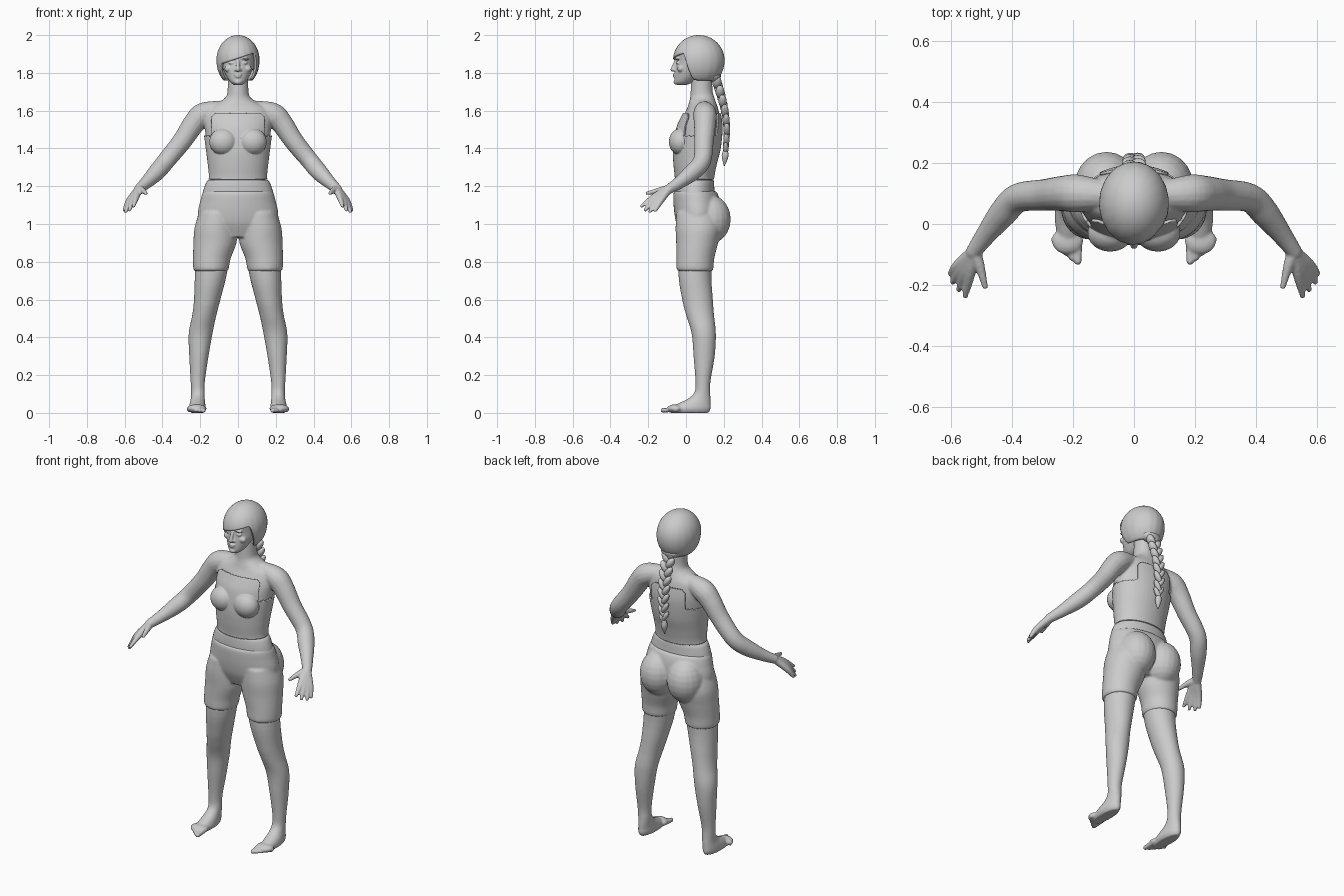
import bpy
import bmesh
from math import sin, cos, pi, radians
from mathutils import Vector, Matrix, Euler

default_cube = bpy.data.objects.get("Cube")
if default_cube:
    bpy.data.objects.remove(default_cube, do_unlink=True)

grey = bpy.data.materials.new("plain grey")
grey.use_nodes = True
grey.diffuse_color = (0.6, 0.6, 0.6, 1)
grey.node_tree.nodes["Principled BSDF"].inputs["Base Color"].default_value = grey.diffuse_color

SIDES = (1, -1)


def smooth_path(points, steps=5):
    """Catmull-Rom interpolation of tuples of any length."""
    points = [Vector(p) for p in points]
    padded = [points[0]] + points + [points[-1]]
    result = []
    for a, b, c, d in zip(padded, padded[1:], padded[2:], padded[3:]):
        for i in range(steps):
            t = i / steps
            result.append(b + (c - a) * t / 2 + (a * 2 - b * 5 + c * 4 - d) * t * t / 2
                          + (b * 3 - a - c * 3 + d) * t ** 3 / 2)
    return result + [points[-1]]


def skin_rings(bm, rings, capped=True):
    rows = [[bm.verts.new(p) for p in ring] for ring in rings]
    count = len(rows[0])
    for low, high in zip(rows, rows[1:]):
        for i in range(count):
            j = (i + 1) % count
            bm.faces.new((low[i], low[j], high[j], high[i]))
    if capped:
        bm.faces.new(rows[0][::-1])
        bm.faces.new(rows[-1])


def loft(bm, sections, side=1, segments=40):
    """Stacked ovals: height, centre x, front y, back y, half width."""
    rings = []
    for z, x, front, back, half in smooth_path(sections):
        ring = []
        for i in range(segments):
            a = 2 * pi * i / segments
            ring.append((side * x + half * cos(a), (front + back) / 2 + (back - front) / 2 * sin(a), z))
        rings.append(ring)
    skin_rings(bm, rings)


def ball(bm, centre, size, turn=(0, 0, 0)):
    matrix = (Matrix.Translation(centre) @ Euler([radians(t) for t in turn]).to_matrix().to_4x4()
              @ Matrix.Diagonal((*size, 1)))
    bmesh.ops.create_uvsphere(bm, u_segments=20, v_segments=12, radius=1, matrix=matrix)


def tube(bm, points, side=1, segments=16):
    """Round-ended limb through points of x, y, z, radius."""
    path = smooth_path([(side * x, y, z, r) for x, y, z, r in points])
    rings = []
    for i, p in enumerate(path):
        along = path[min(i + 1, len(path) - 1)].xyz - path[max(i - 1, 0)].xyz
        turn = along.to_track_quat('Z', 'Y')
        rings.append([p.xyz + turn @ Vector((cos(a), sin(a), 0)) * p[3]
                      for a in (2 * pi * k / segments for k in range(segments))])
    skin_rings(bm, rings)
    for end in (path[0], path[-1]):
        ball(bm, end.xyz, (end[3],) * 3)


def finish(bm, name, voxel=0, relax=3):
    bmesh.ops.recalc_face_normals(bm, faces=bm.faces)
    for face in bm.faces:
        face.smooth = True
    mesh = bpy.data.meshes.new(name)
    bm.to_mesh(mesh)
    bm.free()
    mesh.materials.append(grey)
    obj = bpy.data.objects.new(name, mesh)
    bpy.context.collection.objects.link(obj)
    if voxel:
        remesh = obj.modifiers.new("blend", 'REMESH')
        remesh.mode = 'VOXEL'
        remesh.voxel_size = voxel
        remesh.use_smooth_shade = True
        smooth = obj.modifiers.new("relax", 'SMOOTH')
        smooth.iterations = relax
    return obj


# Body: torso, neck, arms, hands, legs and feet blended together
bm = bmesh.new()
loft(bm, [(1.0, 0, -.03, .16, .16), (1.17, 0, -.05, .14, .165), (1.24, 0, -.05, .14, .146),
          (1.32, 0, -.058, .155, .152), (1.4, 0, -.06, .175, .162), (1.5, 0, -.045, .185, .175),
          (1.56, 0, -.02, .18, .18), (1.61, 0, .005, .17, .165), (1.64, 0, .015, .16, .11),
          (1.67, 0, .022, .15, .066), (1.71, 0, .025, .14, .055), (1.8, 0, .03, .14, .055)])
for s in SIDES:
    ball(bm, (s * .078, -.03, 1.435), (.066, .052, .062))
    tube(bm, [(.1, .095, 1.605, .048), (.185, .1, 1.58, .062), (.235, .1, 1.53, .058),
              (.295, .095, 1.44, .052), (.38, .085, 1.335, .048), (.43, .035, 1.275, .046),
              (.485, -.035, 1.22, .034), (.525, -.09, 1.185, .026)], s)
    fingers = [((.536, -.16, 1.15), (.553, -.235, 1.095)), ((.553, -.157, 1.137), (.574, -.215, 1.075)),
               ((.567, -.148, 1.127), (.594, -.19, 1.067)), ((.577, -.135, 1.122), (.602, -.162, 1.072)),
               ((.508, -.13, 1.18), (.488, -.205, 1.163))]
    for knuckle, tip in fingers:
        tube(bm, [(.525, -.09, 1.185, .022), (*knuckle, .018), (*tip, .01)], s, 10)
    loft(bm, [(0, .215, -.08, .12, .034), (.02, .215, -.085, .13, .044), (.045, .215, -.05, .13, .042),
              (.075, .213, .01, .13, .037), (.11, .212, .045, .128, .036), (.17, .213, .05, .13, .038),
              (.3, .207, .04, .152, .051), (.42, .198, .03, .158, .063), (.52, .178, .0, .148, .064),
              (.6, .163, -.02, .142, .07), (.74, .143, -.04, .135, .085), (.95, .12, -.03, .15, .1)], s)
    ball(bm, (s * .218, -.055, .023), (.052, .045, .023))
    for toe in range(5):
        x = .184 + toe * .019
        length = .122 - .01 * toe - .002 * toe * toe
        tube(bm, [(x - .002, -.05, .02, .014), (x, -length, .013, .013 - toe * .001)], s, 10)
body = finish(bm, "body", .006, 4)

# Bodice: a thin shell lifted off the torso, with a front and a back panel
bpy.context.view_layer.update()
depsgraph = bpy.context.evaluated_depsgraph_get()
bm = bmesh.new()
bm.from_mesh(body.evaluated_get(depsgraph).to_mesh())


def in_bodice(p):
    panel = .138 if p.y < .06 else .11
    top = 1.585 if abs(p.x) < panel - .02 else 1.585 - (abs(p.x) - panel + .02)
    return 1.235 < p.z < 1.47 and abs(p.x) < .2 or 1.3 < p.z < top and abs(p.x) < panel


bmesh.ops.delete(bm, geom=[f for f in bm.faces if not in_bodice(f.calc_center_median())], context='FACES')
for _ in range(4):
    rim = [v for v in bm.verts if v.is_boundary]
    bmesh.ops.smooth_vert(bm, verts=rim, factor=.5, use_axis_x=True, use_axis_y=True, use_axis_z=True)
bodice = finish(bm, "bodice")
shell = bodice.modifiers.new("cloth", 'SOLIDIFY')
shell.thickness = .009
shell.offset = 1

# Waistband
bm = bmesh.new()
loft(bm, [(1.16, 0, -.058, .152, .188), (1.19, 0, -.058, .15, .18), (1.22, 0, -.056, .148, .168),
          (1.232, 0, -.054, .146, .158)])
finish(bm, "waistband")

# Shorts: pelvis, seat and two wide legs
bm = bmesh.new()
loft(bm, [(.93, 0, -.02, .13, .14), (1.0, 0, -.05, .17, .205), (1.06, 0, -.062, .185, .213),
          (1.12, 0, -.067, .18, .2), (1.16, 0, -.067, .168, .19), (1.175, 0, -.06, .158, .18)])
for s in SIDES:
    ball(bm, (s * .09, .125, 1.025), (.105, .112, .13))
    loft(bm, [(.75, .142, -.04, .138, .086), (.765, .143, -.05, .145, .094), (.82, .138, -.05, .15, .1),
              (.9, .122, -.052, .17, .114), (.98, .117, -.055, .185, .113), (1.06, .105, -.05, .17, .1)], s)
    # gathered fold at the hem
    for k in range(14):
        a = 2 * pi * k / 14
        ball(bm, (s * .143 + .08 * cos(a), .047 + .085 * sin(a), .765), (.014, .014, .012 + .004 * (k % 2)))
finish(bm, "shorts", .007, 4)

# Head with brow, eyes, nose, lips and ears
bm = bmesh.new()
loft(bm, [(1.735, 0, -.045, .0, .02), (1.75, 0, -.06, .035, .04), (1.78, 0, -.06, .075, .06),
          (1.82, 0, -.057, .12, .078), (1.86, 0, -.052, .16, .088), (1.91, 0, -.055, .18, .092),
          (1.95, 0, -.035, .165, .08), (1.98, 0, .01, .12, .045)])
tube(bm, [(0, -.05, 1.868, .009), (0, -.064, 1.835, .01), (0, -.07, 1.818, .012)])
ball(bm, (0, -.061, 1.791), (.021, .008, .006))
ball(bm, (0, -.06, 1.78), (.018, .009, .006))
ball(bm, (0, -.052, 1.752), (.02, .014, .014))
for s in SIDES:
    ball(bm, (s * .013, -.058, 1.815), (.008, .01, .007))
    ball(bm, (s * .034, -.041, 1.853), (.017, .011, .008))
    ball(bm, (s * .035, -.046, 1.876), (.026, .012, .006), (0, s * 8, 0))
    ball(bm, (s * .05, -.028, 1.822), (.022, .018, .018))
    ball(bm, (s * .088, .055, 1.835), (.01, .02, .03))
finish(bm, "head", .004, 3)

# Hair: a cap whose lower edge sweeps across the brow and down to the nape
bm = bmesh.new()
AROUND, DOWN = 72, 22
rings = []
for row in range(DOWN + 1):
    ring = []
    for i in range(AROUND):
        a = 2 * pi * i / AROUND
        front = max(0, -sin(a))
        opening = min(1, max(0, (front - .25) / .4))
        opening = opening * opening * (3 - 2 * opening)
        fringe = 86 - 16 * cos(a)
        limit = radians(fringe * opening + (146 - 14 * front) * (1 - opening))
        polar = .02 + (limit - .02) * row / DOWN
        spread = sin(polar) ** (1 if polar < pi / 2 else .75)
        strand = 1 + .006 * sin(a * 18) * row / DOWN
        ring.append((.114 * spread * cos(a) * strand, .068 + .136 * spread * sin(a) * strand,
                     1.868 + .132 * cos(polar)))
    rings.append(ring)
skin_rings(bm, rings, capped=False)
bm.verts.ensure_lookup_table()
bm.faces.new(bm.verts[:AROUND])
hair = finish(bm, "hair")
cap = hair.modifiers.new("thickness", 'SOLIDIFY')
cap.thickness = .014
cap.offset = -1

# Braid: overlapping strands crossing left and right, with a loose tuft
bm = bmesh.new()
path = smooth_path([(0, .15, 1.79), (0, .18, 1.7), (0, .205, 1.6), (0, .216, 1.5), (0, .21, 1.4)], 4)
for i, p in enumerate(path):
    s = SIDES[i % 2]
    width = 1 - .45 * i / len(path)
    ball(bm, p + Vector((s * .017 * width, 0, 0)), (.022 * width, .026 * width, .038), (0, s * 32, 0))
ball(bm, (0, .145, 1.785), (.06, .04, .035))
tube(bm, [(0, .21, 1.4, .009), (0, .207, 1.36, .018), (0, .203, 1.31, .003)])
finish(bm, "braid")
